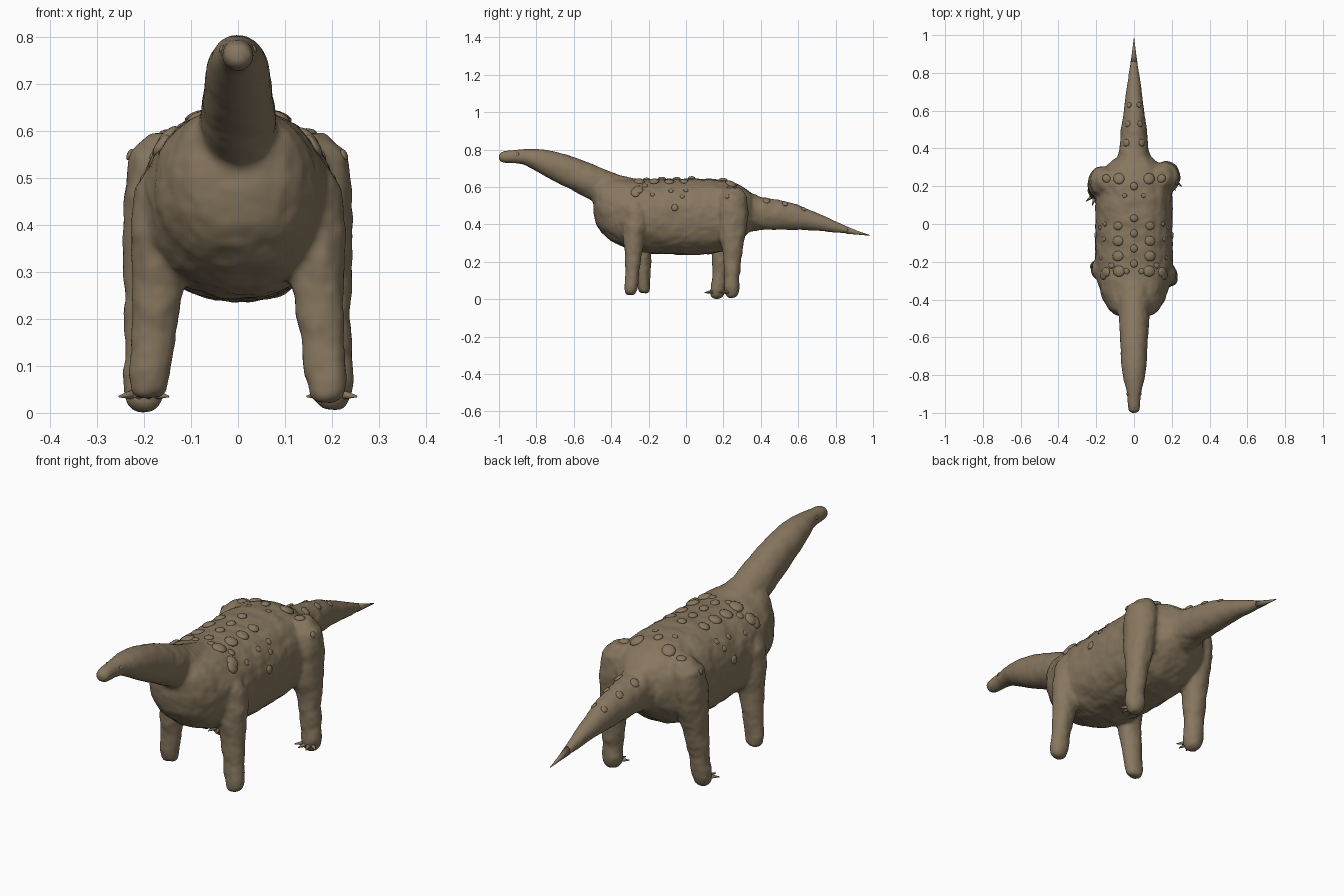
import bpy, bmesh, math
from mathutils import Vector, Matrix, noise
from mathutils.bvhtree import BVHTree

cube = bpy.data.objects.get("Cube")
if cube:
    bpy.data.objects.remove(cube, do_unlink=True)

hide = bpy.data.materials.new("brown_hide")
hide.use_nodes = True
colour = (0.245, 0.185, 0.115, 1)
hide.diffuse_color = colour
shader = hide.node_tree.nodes["Principled BSDF"]
shader.inputs["Base Color"].default_value = colour
shader.inputs["Roughness"].default_value = 0.9


def make_object(name, bm):
    bmesh.ops.recalc_face_normals(bm, faces=bm.faces)
    mesh = bpy.data.meshes.new(name)
    bm.to_mesh(mesh)
    bm.free()
    mesh.materials.append(hide)
    mesh.shade_smooth()
    obj = bpy.data.objects.new(name, mesh)
    bpy.context.collection.objects.link(obj)
    return obj


def loft(bm, rings, across, up, power=2.0, segments=28):
    """Skin elliptical rings (centre, radius across, radius up) into a closed tube."""
    def rounded(t):
        return math.copysign(abs(t) ** (2 / power), t)
    loops = []
    for centre, ra, ru in rings:
        loop = []
        for i in range(segments):
            a = math.tau * i / segments
            loop.append(bm.verts.new(Vector(centre) + across * ra * rounded(math.cos(a))
                                     + up * ru * rounded(math.sin(a))))
        loops.append(loop)
    for a, b in zip(loops, loops[1:]):
        for i in range(segments):
            j = (i + 1) % segments
            bm.faces.new((a[i], a[j], b[j], b[i]))
    bm.faces.new(loops[0])
    bm.faces.new(loops[-1])


X, Y, Z = Vector((1, 0, 0)), Vector((0, 1, 0)), Vector((0, 0, 1))


def spine_part(bm, stations, power=2.0):
    """Stations are (y, top, bottom, half width)."""
    loft(bm, [((0, y, (t + b) / 2), w, (t - b) / 2) for y, t, b, w in stations], X, Z, power)


def leg(bm, side, hip_y, foot_y, drop, stations):
    """Stations are (x, z, radius x, radius y), from hip to sole."""
    top, sole = stations[0][1], stations[-1][1]
    rings = []
    for x, z, rx, ry in stations:
        t = (top - z) / (top - sole)
        rings.append(((side * x, hip_y + (foot_y - hip_y) * t, z + drop * t), rx, ry))
    loft(bm, rings, X, Y)


# Torso, neck with head, tail and legs, fused into one skin
bm = bmesh.new()
spine_part(bm, [
    (-.495, .58, .46, .05), (-.48, .63, .40, .10), (-.45, .65, .355, .135),
    (-.40, .65, .31, .165), (-.30, .645, .265, .195), (-.20, .64, .245, .205),
    (0, .645, .235, .205), (.12, .645, .24, .205), (.22, .635, .26, .20),
    (.29, .61, .31, .17), (.34, .575, .36, .11), (.37, .54, .39, .06)], 2.25)
spine_part(bm, [
    (-1, .775, .745, .015), (-.99, .788, .733, .028), (-.96, .795, .727, .034),
    (-.92, .798, .727, .035), (-.87, .803, .72, .043), (-.82, .805, .695, .057),
    (-.75, .80, .655, .067), (-.65, .778, .602, .073), (-.55, .742, .552, .078),
    (-.46, .705, .50, .083), (-.38, .675, .48, .09), (-.28, .645, .48, .09)])
spine_part(bm, [
    (.25, .60, .35, .10), (.33, .575, .36, .09), (.40, .548, .37, .078),
    (.5, .53, .37, .068), (.6, .505, .37, .055), (.7, .462, .365, .042),
    (.8, .418, .355, .028), (.9, .374, .347, .013), (.93, .362, .344, .009)])
front_leg = [(.15, .52, .045, .05), (.16, .47, .062, .065), (.165, .38, .065, .065),
             (.17, .27, .056, .05), (.18, .15, .046, .038), (.188, .07, .044, .037),
             (.188, .035, .038, .032), (.188, .02, .024, .02)]
hind_leg = [(.15, .595, .035, .045), (.165, .55, .067, .075), (.17, .46, .075, .085),
            (.178, .36, .066, .075), (.19, .23, .052, .052), (.198, .11, .044, .04),
            (.2, .055, .047, .042), (.2, .02, .039, .036), (.2, .004, .022, .02)]
leg(bm, 1, -.265, -.297, 0, front_leg)
leg(bm, -1, -.24, -.225, .01, front_leg)
leg(bm, 1, .25, .245, .004, hind_leg)
leg(bm, -1, .235, .165, 0, hind_leg)
rough = make_object("rough_body", bm)
remesh = rough.modifiers.new("fuse", "REMESH")
remesh.mode = "VOXEL"
remesh.voxel_size = 0.009
relax = rough.modifiers.new("relax", "SMOOTH")
relax.iterations = 7
fused = rough.evaluated_get(bpy.context.evaluated_depsgraph_get())

# Lumpy hide
bm = bmesh.new()
bm.from_mesh(fused.to_mesh())
bpy.data.objects.remove(rough, do_unlink=True)
bm.normal_update()
moves = []
for v in bm.verts:
    girth = min(1, max(.25, (.9 - abs(v.co.y)) * 2))
    lump = noise.noise(v.co * 17) * .005 + noise.noise(v.co * 40) * .002
    moves.append(v.normal * lump * girth)
for v, m in zip(bm.verts, moves):
    v.co += m
tree = BVHTree.FromBMesh(bm)
make_object("body", bm)

# Tail tip
bm = bmesh.new()
spine_part(bm, [(.86, .389, .35, .017), (.92, .364, .345, .009), (.985, .342, .339, .001)])
make_object("tail_tip", bm)


def add_scute(bm, origin, direction, radius, height):
    """Lay a low dome on the hide where a ray meets it."""
    hit, normal, _, _ = tree.ray_cast(Vector(origin), direction)
    if hit is None:
        return
    turn = normal.to_track_quat("Z", "Y").to_matrix().to_4x4()
    size = Matrix.Diagonal((radius, radius * 1.1, height, 1))
    bmesh.ops.create_uvsphere(bm, u_segments=10, v_segments=8, radius=1,
                              matrix=Matrix.Translation(hit) @ turn @ size)


# Back armour: central row, then mirrored rows
bm = bmesh.new()
for y in (-.21, -.13, -.05, .03, .2):
    add_scute(bm, (0, y, 2), -Z, .02, .011)
for side in (-1, 1):
    for x, y, r in ((.08, -.25, .03), (.085, -.17, .028), (.085, -.09, .027), (.085, -.01, .023),
                    (.08, .24, .03), (.15, -.255, .027), (.145, .24, .022), (.04, -.25, .015),
                    (.12, -.22, .016), (.16, -.08, .013), (.155, 0, .013), (.05, .15, .012)):
        add_scute(bm, (side * x, y, 2), -Z, r, r * .45)
make_object("back_scutes", bm)

# Flank armour
bm = bmesh.new()
for side in (-1, 1):
    for y, z, r in ((-.27, .57, .026), (-.06, .49, .018), (-.18, .56, .012),
                    (-.02, .55, .012), (.22, .55, .012)):
        add_scute(bm, (side * 2, y, z), -X * side, r, r * .45)
make_object("flank_scutes", bm)

# Tail armour
bm = bmesh.new()
for side in (-1, 1):
    for x, y, r in ((.042, .43, .02), (.034, .53, .017), (.026, .63, .014)):
        add_scute(bm, (side * x, y, 2), -Z, r, r * .4)
make_object("tail_scutes", bm)

# Eyes
bm = bmesh.new()
for side in (-1, 1):
    add_scute(bm, (side, -.9, .775), -X * side, .008, .004)
make_object("eyes", bm)

# Hind claws, fanned out from the front of each foot
for name, side, foot_y in (("left_claws", 1, .245), ("right_claws", -1, .165)):
    bm = bmesh.new()
    for i in range(4):
        fan = math.radians(-50 + 33 * i)
        aim = Vector((math.sin(fan), -math.cos(fan), -.1)).normalized()
        base = Vector((side * .2, foot_y, .042)) + aim * .045
        place = Matrix.Translation(base) @ aim.to_track_quat("Z", "Y").to_matrix().to_4x4()
        bmesh.ops.create_cone(bm, cap_ends=True, segments=8, radius1=.013, radius2=.002,
                              depth=.05, matrix=place)
    make_object(name, bm)
